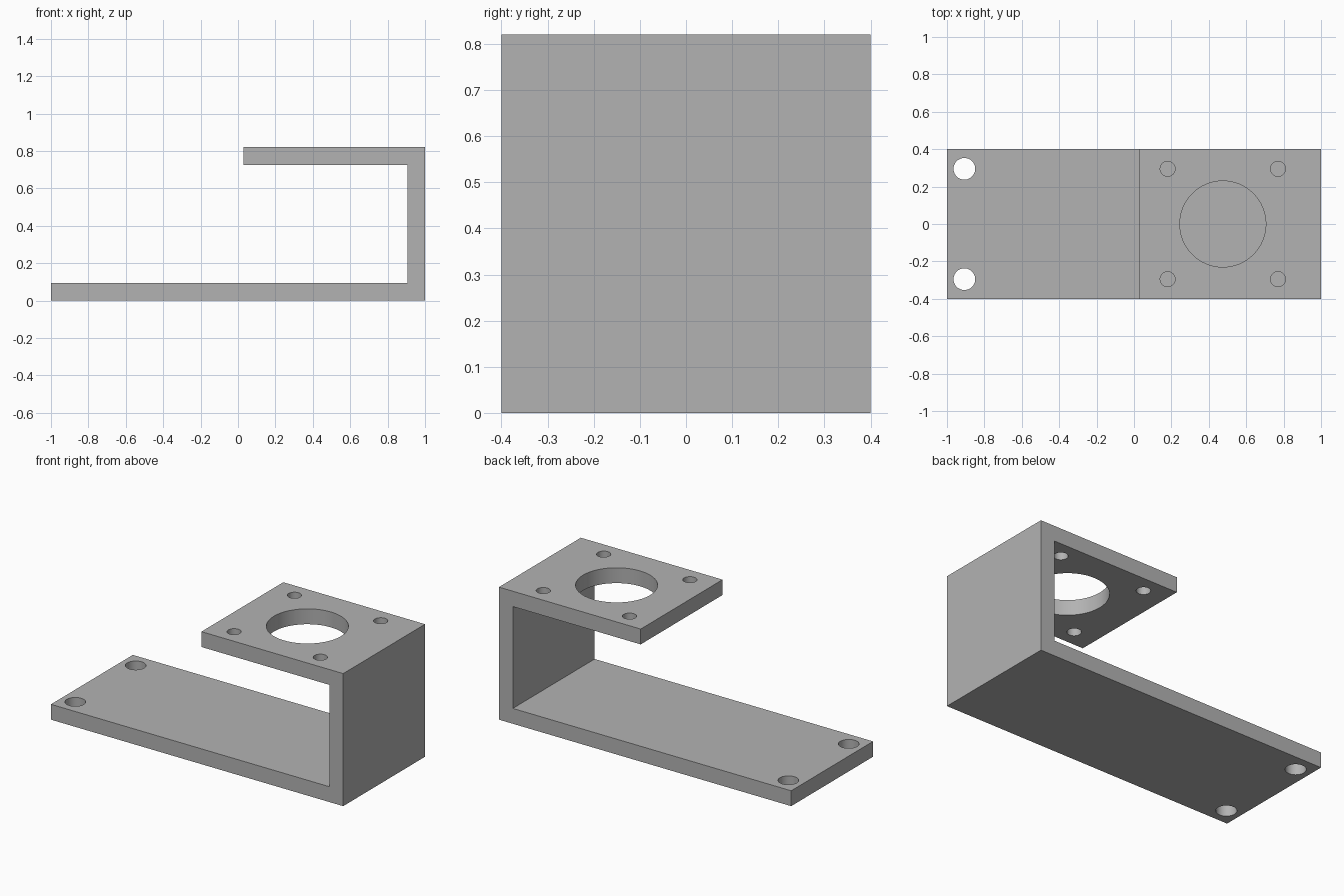
import bpy
import bmesh

cube = bpy.data.objects.get("Cube")
if cube:
    bpy.data.objects.remove(cube, do_unlink=True)

LENGTH, WIDTH, HEIGHT, THICK = 2.0, 0.8, 0.82, 0.095
SHELF_START = 0.03

# Plain grey metal
metal = bpy.data.materials.new("grey metal")
metal.use_nodes = True
grey = (0.45, 0.45, 0.45, 1)
metal.diffuse_color = grey
metal.node_tree.nodes["Principled BSDF"].inputs["Base Color"].default_value = grey

# Bent bracket: side profile extruded across the width
right = LENGTH / 2
inner = right - THICK
profile = [(-right, 0), (right, 0), (right, HEIGHT), (SHELF_START, HEIGHT),
           (SHELF_START, HEIGHT - THICK), (inner, HEIGHT - THICK),
           (inner, THICK), (-right, THICK)]
bm = bmesh.new()
face = bm.faces.new([bm.verts.new((x, -WIDTH / 2, z)) for x, z in profile])
extruded = bmesh.ops.extrude_face_region(bm, geom=[face])["geom"]
bmesh.ops.translate(bm, vec=(0, WIDTH, 0),
                    verts=[v for v in extruded if isinstance(v, bmesh.types.BMVert)])
bmesh.ops.recalc_face_normals(bm, faces=bm.faces)
mesh = bpy.data.meshes.new("bracket")
bm.to_mesh(mesh)
bm.free()
mesh.materials.append(metal)
bracket = bpy.data.objects.new("bracket", mesh)
bpy.context.collection.objects.link(bracket)
bpy.ops.object.select_all(action="DESELECT")


def drill(x, y, z, radius):
    """Cut a round vertical hole through the plate centred at height z."""
    bpy.ops.mesh.primitive_cylinder_add(vertices=64, radius=radius,
                                        depth=THICK * 2, location=(x, y, z))
    cutter = bpy.context.object
    cutter.name = "hole_cutter"
    cutter.hide_render = True
    cutter.data.materials.append(metal)
    bpy.context.view_layer.objects.active = bracket
    mod = bracket.modifiers.new("hole", "BOOLEAN")
    mod.operation = "DIFFERENCE"
    mod.solver = "EXACT"
    mod.object = cutter
    bpy.ops.object.modifier_apply(modifier=mod.name)
    bpy.data.objects.remove(cutter, do_unlink=True)


base_z, shelf_z = THICK / 2, HEIGHT - THICK / 2

# Large motor opening, its four screw holes and the two base mounting holes
drill(0.475, 0, shelf_z, 0.23)
for y in (-0.295, 0.295):
    for x in (0.18, 0.77):
        drill(x, y, shelf_z, 0.04)
    drill(-0.907, y, base_z, 0.058)

bpy.ops.object.select_all(action="DESELECT")
bracket.select_set(True)
bpy.context.view_layer.objects.active = bracket
bpy.ops.object.shade_smooth_by_angle()
